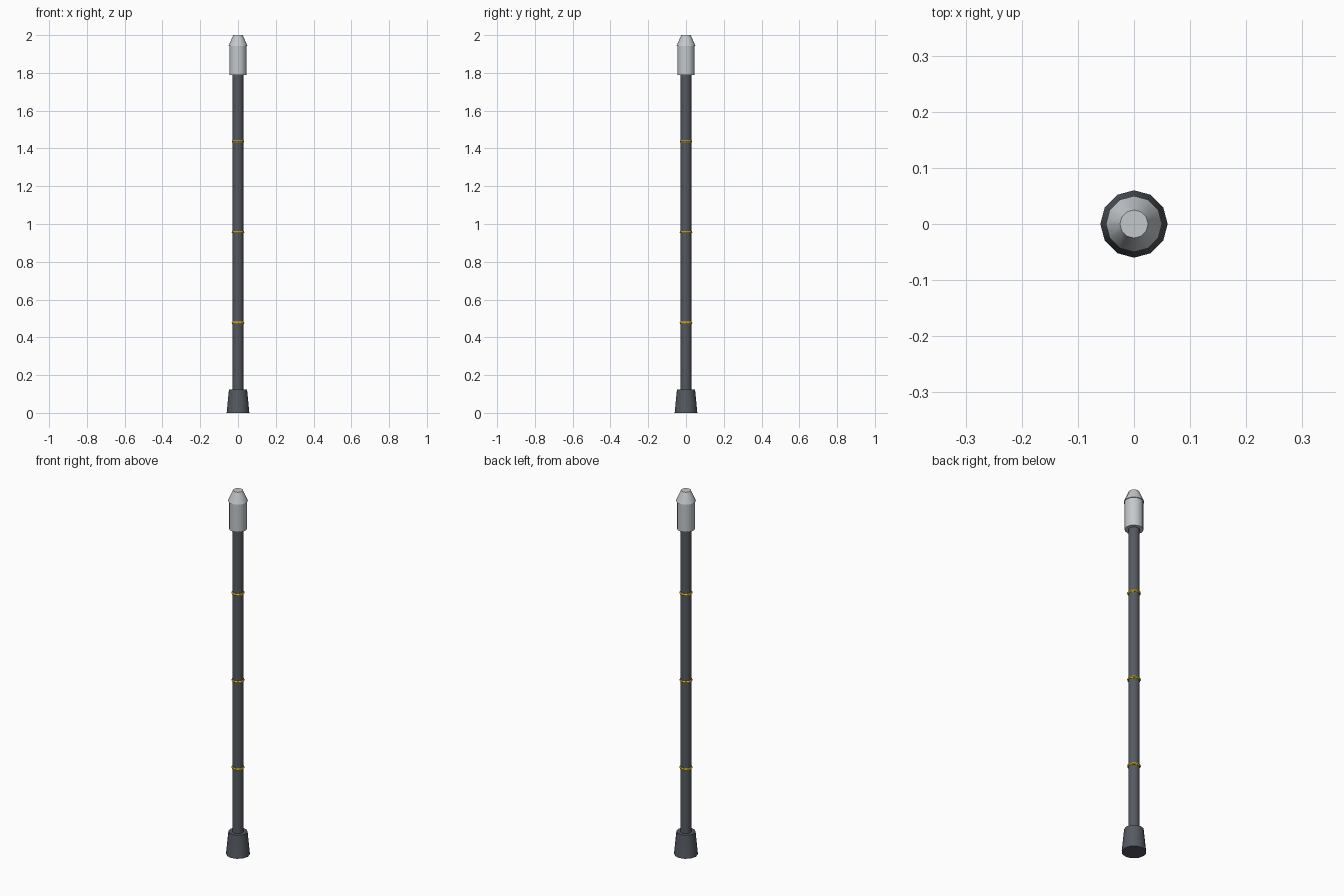
import bpy, math

if "Cube" in bpy.data.objects:
    bpy.data.objects.remove(bpy.data.objects["Cube"])


def material(name, rgb):
    m = bpy.data.materials.new(name)
    m.diffuse_color = (*rgb, 1)
    m.use_nodes = True
    m.node_tree.nodes["Principled BSDF"].inputs["Base Color"].default_value = m.diffuse_color
    return m


dark = material("dark_grey", (0.09, 0.10, 0.12))
light = material("light_grey", (0.55, 0.58, 0.60))
yellow = material("yellow", (0.85, 0.50, 0.01))


def finish(name, mat):
    o = bpy.context.object
    o.name = name
    o.data.materials.append(mat)
    bpy.ops.object.shade_smooth_by_angle(angle=math.radians(32))


def frustum(name, r1, r2, z1, z2, mat, sides=12):
    bpy.ops.mesh.primitive_cone_add(vertices=sides, radius1=r1, radius2=r2,
                                    depth=z2 - z1, location=(0, 0, (z1 + z2) / 2))
    finish(name, mat)


# Tapered foot and long shaft
frustum("foot", 0.06, 0.048, 0, 0.124, dark)
frustum("shaft", 0.028, 0.028, 0.1, 1.81, dark)

# Head sleeve and its tapered tip
frustum("head", 0.046, 0.046, 1.79, 1.95, light)
frustum("tip", 0.05, 0.025, 1.943, 2.0, light)

# Evenly spaced grip rings
for i in range(3):
    bpy.ops.mesh.primitive_torus_add(major_radius=0.027, minor_radius=0.0065,
                                     major_segments=12, minor_segments=6,
                                     location=(0, 0, 0.477 + 0.48 * i))
    finish(f"grip_ring_{i + 1}", yellow)
